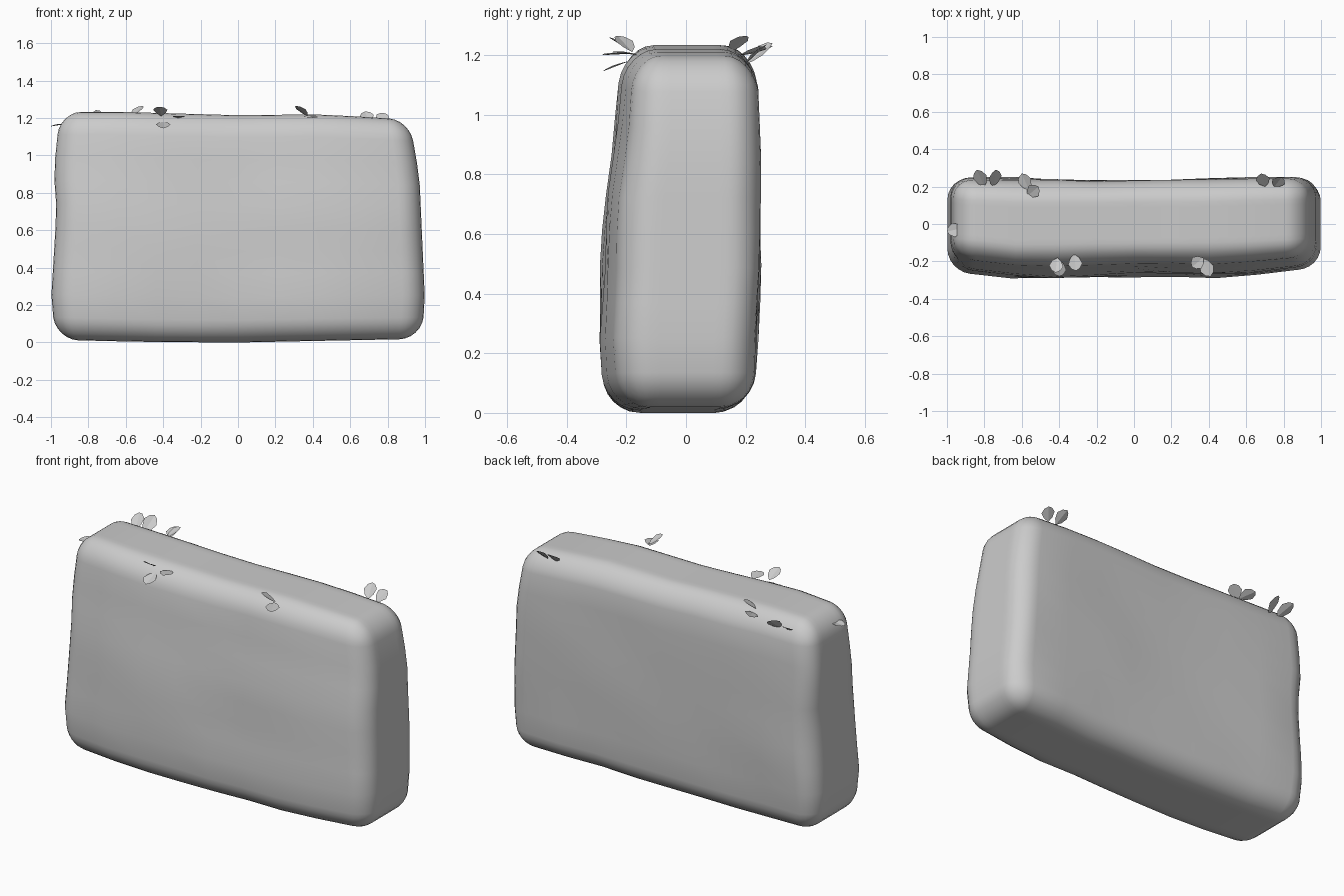
import bpy, bmesh, math
from mathutils import Vector, noise

cube = bpy.data.objects.get("Cube")
if cube:
    bpy.data.objects.remove(cube, do_unlink=True)

grey = bpy.data.materials.new("hedge_grey")
grey.use_nodes = True
COLOUR = (0.6, 0.6, 0.6, 1)
grey.diffuse_color = COLOUR
grey.node_tree.nodes["Principled BSDF"].inputs["Base Color"].default_value = COLOUR


def add_object(name, bm):
    mesh = bpy.data.meshes.new(name)
    bm.to_mesh(mesh)
    bm.free()
    mesh.materials.append(grey)
    obj = bpy.data.objects.new(name, mesh)
    bpy.context.collection.objects.link(obj)
    return obj


def follow(points, t):
    """Height or depth on a polyline of (t, value) pairs."""
    if t <= points[0][0]:
        return points[0][1]
    for (a, va), (b, vb) in zip(points, points[1:]):
        if t <= b:
            return va + (vb - va) * (t - a) / (b - a)
    return points[-1][1]


# Outline profiles of the clipped block
LEFT = [(0, .97), (.2, 1), (.7, .97), (.9, .985), (1.2, .955)]
RIGHT = [(0, .98), (.2, 1), (.9, .97), (1.2, .92)]
FRONT = [(0, -.28), (.25, -.295), (.7, -.275), (1, -.235), (1.2, -.215)]
BACK = [(0, .225), (.45, .25), (1.1, .245), (1.2, .23)]
TOP = [(-1, 1.23), (-.7, 1.235), (0, 1.215), (.45, 1.22), (.85, 1.195), (1, 1.19)]
BOTTOM = [(-1, .015), (-.5, .003), (0, 0), (1, .02)]
FRONT_BOW = [(-1, .05), (-.7, .01), (-.4, 0), (.1, .02), (.5, .01), (1, .06)]

# Hedge block: rounded box warped onto the outline
HALF = Vector((1, .25, .61))
RADIUS = .12
bm = bmesh.new()
bmesh.ops.create_cube(bm, size=2)
bmesh.ops.subdivide_edges(bm, edges=bm.edges[:], cuts=13, use_grid_fill=True)
for v in bm.verts:
    core, rim = Vector(), Vector()
    for i in range(3):
        u, inner = v.co[i], HALF[i] - RADIUS
        core[i] = max(-1, min(1, u / .57)) * inner
        over = max(0, abs(u) - .57) / .43
        rim[i] = math.copysign(math.tan(over * math.pi / 4), u)
    p = core + rim.normalized() * RADIUS
    sx, sy, sz = (p[i] / HALF[i] for i in range(3))
    z = (sz + 1) * .61
    x = sx * follow(RIGHT if sx > 0 else LEFT, z)
    front = follow(FRONT, z) + follow(FRONT_BOW, x)
    back = follow(BACK, z) - .015 * (1 - abs(sx))
    y = front + (back - front) * (sy + 1) / 2
    low, high = follow(BOTTOM, x), follow(TOP, x)
    z = low + (high - low) * (sz + 1) / 2
    wobble = noise.noise(Vector((x * 3, y * 3, z * 3))) * .012
    v.co = (x, y + wobble, z)
bmesh.ops.recalc_face_normals(bm, faces=bm.faces[:])
for f in bm.faces:
    f.smooth = True
add_object("hedge_block", bm)

# Leaves: base, tip, roll in degrees
LEAVES = [
    ((-.41, -.18, 1.21), (-.42, -.26, 1.26), 0),
    ((-.40, -.19, 1.18), (-.40, -.28, 1.145), 0),
    ((-.32, -.16, 1.20), (-.31, -.25, 1.21), 0),
    ((.37, -.18, 1.21), (.31, -.23, 1.265), 0),
    ((.36, -.18, 1.205), (.41, -.28, 1.20), 0),
    ((-.56, .18, 1.20), (-.60, .27, 1.22), 20),
    ((-.57, .15, 1.21), (-.51, .20, 1.265), 0),
    ((-.80, .20, 1.17), (-.84, .29, 1.23), 15),
    ((-.75, .20, 1.17), (-.74, .29, 1.24), -30),
    ((.70, .20, 1.17), (.68, .27, 1.235), 10),
    ((.75, .20, 1.17), (.79, .25, 1.225), -25),
    ((-.91, -.02, 1.17), (-1, -.04, 1.155), 0),
]
# Half outline of a leaf: fraction along, half width
RIM = [(.25, .025), (.6, .038), (.88, .022)]
for n, (base, tip, roll) in enumerate(LEAVES, 1):
    base, tip = Vector(base), Vector(tip)
    along = tip - base
    side = along.cross(Vector((0, 0, 1))).normalized()
    up = side.cross(along).normalized()
    a = math.radians(roll)
    side, up = (side * math.cos(a) + up * math.sin(a),
                up * math.cos(a) - side * math.sin(a))
    bm = bmesh.new()
    root, point = bm.verts.new(base), bm.verts.new(tip)
    for s in (1, -1):
        edge = [bm.verts.new(base + along * t + side * w * s + up * w * .15)
                for t, w in RIM]
        loop = [root] + edge + [point]
        bm.faces.new(loop if s > 0 else loop[::-1])
    add_object(f"leaf_{n}", bm)
